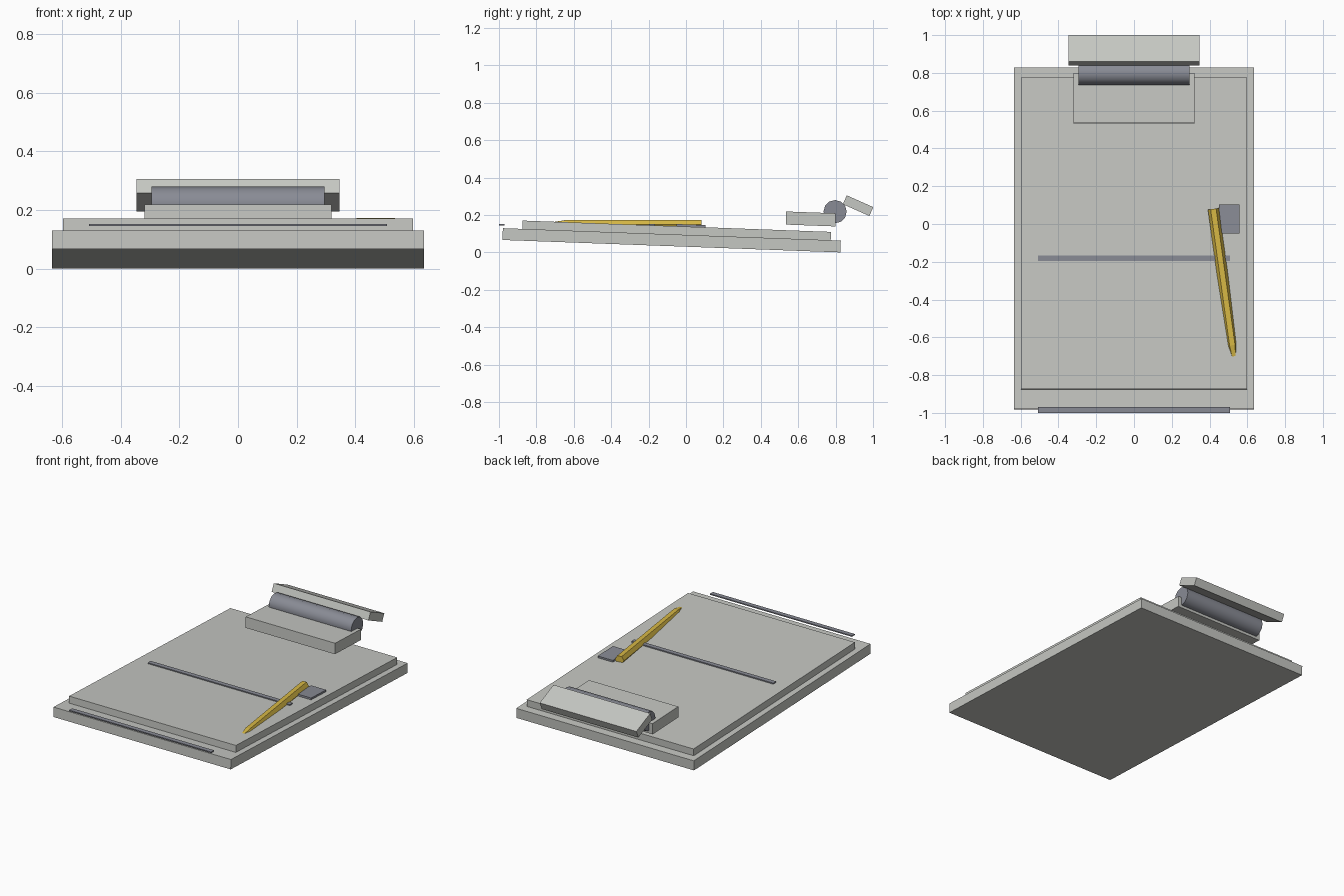
import bpy
import bmesh
from math import radians, pi, atan2, hypot
from mathutils import Matrix, Vector

if "Cube" in bpy.data.objects:
    bpy.data.objects.remove(bpy.data.objects["Cube"], do_unlink=True)


def material(name, rgb):
    m = bpy.data.materials.new(name)
    m.use_nodes = True
    m.diffuse_color = (*rgb, 1)
    m.node_tree.nodes["Principled BSDF"].inputs["Base Color"].default_value = (*rgb, 1)
    return m


PALE = material("pale grey", (0.56, 0.57, 0.54))
STEEL = material("blue grey", (0.25, 0.26, 0.30))
YELLOW = material("pencil yellow", (0.68, 0.48, 0.06))
TILT = 2.1


def add(name, bm, mat):
    mesh = bpy.data.meshes.new(name)
    bmesh.ops.recalc_face_normals(bm, faces=bm.faces)
    bm.to_mesh(mesh)
    bm.free()
    mesh.materials.append(mat)
    ob = bpy.data.objects.new(name, mesh)
    bpy.context.collection.objects.link(ob)
    return ob


def box(name, centre, size, tilt, mat):
    """Box sloping down towards the back by tilt degrees."""
    bm = bmesh.new()
    bmesh.ops.create_cube(bm, size=1, matrix=Matrix.Diagonal((*size, 1)))
    ob = add(name, bm, mat)
    ob.location = centre
    ob.rotation_euler.x = -radians(tilt)
    return ob


# Board and paper stack
box("board", (0, -0.077, 0.065), (1.27, 1.808, 0.063), TILT, PALE)
box("paper_stack", (0, -0.05, 0.1175), (1.194, 1.65, 0.045), TILT, PALE)

# Clip: base plate, hinge roller and lever
box("clip_base", (0, 0.667, 0.179), (0.64, 0.265, 0.07), TILT, PALE)
box("clip_lever", (0, 0.92, 0.25), (0.692, 0.155, 0.052), 24, PALE)
bm = bmesh.new()
bmesh.ops.create_cone(bm, cap_ends=True, segments=12, radius1=0.062, radius2=0.062,
                      depth=0.59, matrix=Matrix.Rotation(pi / 2, 4, "Y"))
roller = add("hinge_roller", bm, STEEL)
roller.location = (0, 0.797, 0.218)
bpy.ops.object.select_all(action="DESELECT")
roller.select_set(True)
bpy.context.view_layer.objects.active = roller
bpy.ops.object.shade_smooth_by_angle(angle=radians(40))

# Thin elastic bands and the pencil holder tab
for name, y in (("front_band", -0.985), ("middle_band", -0.182)):
    box(name, (0, y, 0.1485), (1.016, 0.03, 0.007), 0, STEEL)
box("pencil_tab", (0.504, 0.027, 0.143), (0.108, 0.154, 0.012), TILT, STEEL)

# Hexagonal pencil with a pointed tip, flat side up
start, end = Vector((0.42, 0.08, 0.148)), Vector((0.541, -0.79, 0.148))
length = (end - start).length
body = length - 0.15
bm = bmesh.new()
turn = Matrix.Rotation(pi / 6, 4, "Z")
for r1, r2, lo, hi in ((0.029, 0.029, 0, body), (0.029, 0.002, body, length)):
    bmesh.ops.create_cone(bm, cap_ends=True, segments=6, radius1=r1, radius2=r2, depth=hi - lo,
                          matrix=Matrix.Translation((0, 0, (lo + hi) / 2)) @ turn)
# Lay the axis along the direction of travel
d = (end - start).normalized()
up = Vector((0, 0, 1))
side = up.cross(d)
# Orient the hexagon so that one flat faces upward
top = max((f for f in bm.faces if abs(f.normal.z) < 0.01), key=lambda f: f.normal.x)
spin = Matrix.Rotation(-atan2(top.normal.y, top.normal.x), 4, "Z")
frame = Matrix((up, side, d)).transposed().to_4x4()
bmesh.ops.transform(bm, matrix=Matrix.Translation(start) @ frame @ spin, verts=bm.verts)
add("pencil", bm, YELLOW)
